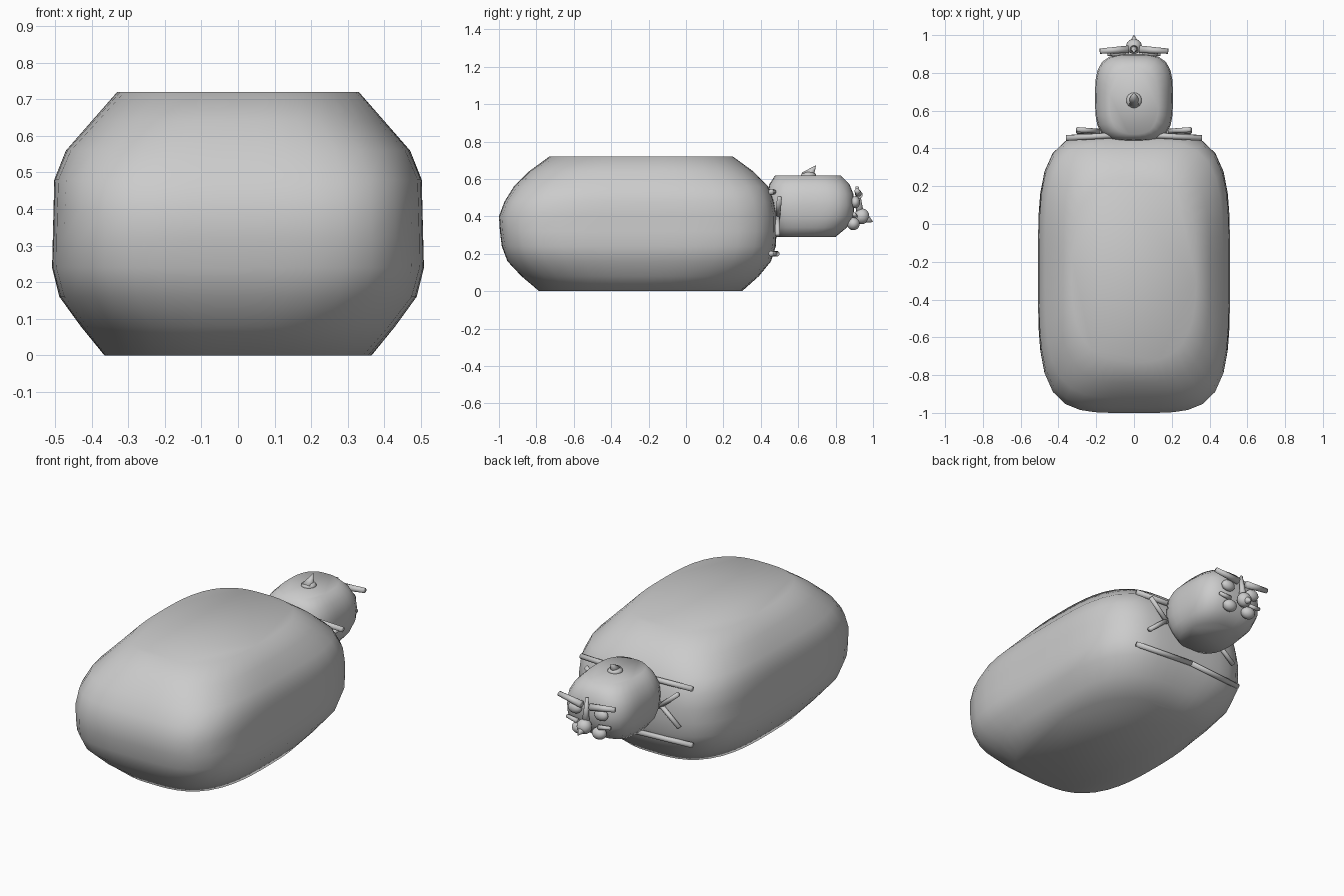
import bpy, bmesh, math
from mathutils import Vector

if "Cube" in bpy.data.objects:
    bpy.data.objects.remove(bpy.data.objects["Cube"])


def finish(name, bm):
    bmesh.ops.recalc_face_normals(bm, faces=bm.faces)
    for f in bm.faces:
        f.smooth = True
    me = bpy.data.meshes.new(name)
    bm.to_mesh(me)
    bm.free()
    ob = bpy.data.objects.new(name, me)
    bpy.context.collection.objects.link(ob)
    return ob


def loft(name, rings, sides):
    """Stack of superellipse rings: (z, half width, y min, y max, squareness)."""
    bm = bmesh.new()
    loops = []
    for z, a, y0, y1, n in rings:
        loop = []
        for i in range(sides):
            t = 2 * math.pi * i / sides
            c, s = math.cos(t), math.sin(t)
            r = (abs(c) ** n + abs(s) ** n) ** (-1 / n)
            loop.append(bm.verts.new((a * r * c, (y0 + y1) / 2 + (y1 - y0) / 2 * r * s, z)))
        loops.append(loop)
    for lo, hi in zip(loops, loops[1:]):
        for i in range(sides):
            j = (i + 1) % sides
            bm.faces.new((lo[i], lo[j], hi[j], hi[i]))
    bm.faces.new(loops[0])
    bm.faces.new(loops[-1])
    return finish(name, bm)


def rod(name, p, q, r1, r2):
    """Tapered cylinder (or cone when r2 is 0) from p to q."""
    p, q = Vector(p), Vector(q)
    bm = bmesh.new()
    bmesh.ops.create_cone(bm, cap_ends=True, segments=16, radius1=r1, radius2=r2, depth=(q - p).length)
    bm.transform(Vector((0, 0, 1)).rotation_difference(q - p).to_matrix().to_4x4())
    bmesh.ops.translate(bm, verts=bm.verts, vec=(p + q) / 2)
    return finish(name, bm)


def ball(name, pos, size):
    bm = bmesh.new()
    bmesh.ops.create_uvsphere(bm, u_segments=16, v_segments=10, radius=1)
    bmesh.ops.scale(bm, verts=bm.verts, vec=size)
    bmesh.ops.translate(bm, verts=bm.verts, vec=pos)
    return finish(name, bm)


# large rounded body, flat on top and bottom
loft("body", [
    (0.00, 0.365, -0.785, 0.30, 2.9),
    (0.08, 0.430, -0.880, 0.39, 3.4),
    (0.16, 0.488, -0.955, 0.455, 3.9),
    (0.24, 0.508, -0.985, 0.48, 4.2),
    (0.32, 0.506, -0.995, 0.485, 4.3),
    (0.40, 0.504, -1.000, 0.485, 4.3),
    (0.48, 0.502, -0.970, 0.47, 4.2),
    (0.56, 0.470, -0.920, 0.44, 3.9),
    (0.64, 0.400, -0.840, 0.36, 3.4),
    (0.72, 0.330, -0.730, 0.25, 2.9)], 48)

# head set into the far end of the body
loft("head", [
    (0.29, 0.145, 0.48, 0.80, 2.8),
    (0.34, 0.185, 0.46, 0.86, 3.2),
    (0.40, 0.203, 0.44, 0.895, 3.5),
    (0.46, 0.206, 0.435, 0.90, 3.5),
    (0.52, 0.200, 0.437, 0.895, 3.4),
    (0.57, 0.175, 0.445, 0.875, 3.1),
    (0.617, 0.130, 0.475, 0.83, 2.8)], 32)

# spike on the head, nose ridge and beak
ball("spike_base", (0, 0.655, 0.618), (0.041, 0.041, 0.022))
rod("spike", (0, 0.648, 0.612), (0, 0.695, 0.672), 0.036, 0.001)
rod("nose_ridge", (0, 0.93, 0.41), (0, 0.915, 0.56), 0.022, 0.008)
ball("beak_base", (0, 0.94, 0.40), (0.042, 0.04, 0.042))
rod("beak", (0, 0.935, 0.40), (0, 1.0, 0.37), 0.042, 0.001)

for side, s in (("left", -1), ("right", 1)):
    # facial features
    rod("brow_" + side, (s * 0.03, 0.925, 0.515), (s * 0.18, 0.915, 0.535), 0.02, 0.014)
    ball("eye_" + side, (s * 0.085, 0.905, 0.475), (0.042, 0.026, 0.032))
    ball("cheek_" + side, (s * 0.065, 0.895, 0.36), (0.042, 0.034, 0.034))
    rod("whisker_" + side, (s * 0.07, 0.905, 0.40), (s * 0.14, 0.9, 0.41), 0.014, 0.01)
    # short diagonal rods beside the head
    rod("upper_diagonal_" + side, (s * 0.17, 0.49, 0.39), (s * 0.30, 0.50, 0.50), 0.013, 0.013)
    rod("lower_diagonal_" + side, (s * 0.17, 0.49, 0.41), (s * 0.30, 0.49, 0.30), 0.013, 0.013)
    # horizontal rods above and below
    rod("upper_bar_" + side, (0, 0.475, 0.53), (s * 0.36, 0.455, 0.53), 0.015, 0.015)
    rod("lower_bar_" + side, (0, 0.485, 0.20), (s * 0.36, 0.455, 0.20), 0.015, 0.015)
